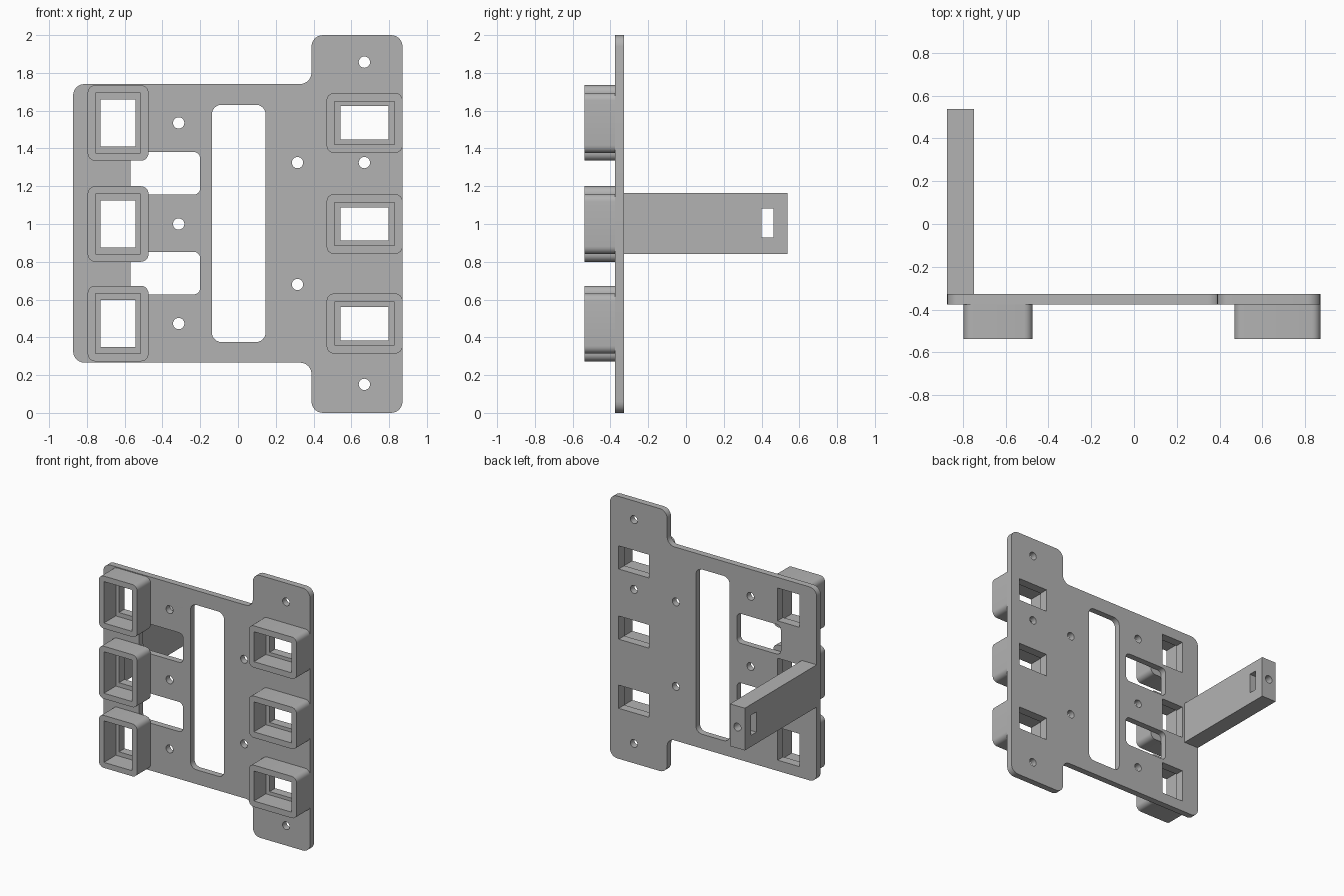
import bpy, bmesh, math
from mathutils import Matrix, Vector

cube = bpy.data.objects.get("Cube")
if cube:
    bpy.data.objects.remove(cube, do_unlink=True)

grey = bpy.data.materials.new("plain grey")
grey.use_nodes = True
grey.diffuse_color = (0.45, 0.45, 0.45, 1)
grey.node_tree.nodes["Principled BSDF"].inputs["Base Color"].default_value = grey.diffuse_color

# Local profile axes mapped to the world: front-facing (x, z) and side-facing (y, z)
FRONT = Matrix.Rotation(math.pi / 2, 4, 'X')
SIDE = Matrix(((0, 0, 1, 0), (1, 0, 0, 0), (0, 1, 0, 0), (0, 0, 0, 1)))


def rounded(points, radius, steps=6):
    """Fillet every right-angled corner, convex or concave."""
    if not radius:
        return points
    out = []
    for i, p in enumerate(points):
        p = Vector(p)
        a = (Vector(points[i - 1]) - p).normalized() * radius
        b = (Vector(points[(i + 1) % len(points)]) - p).normalized() * radius
        for k in range(steps + 1):
            t = k / steps * math.pi / 2
            out.append(p + a * (1 - math.sin(t)) + b * (1 - math.cos(t)))
    return out


def rect(cx, cz, hx, hz, radius=0):
    return rounded([(cx - hx, cz - hz), (cx + hx, cz - hz),
                    (cx + hx, cz + hz), (cx - hx, cz + hz)], radius)


def circle(cx, cz, r, n=24):
    return [(cx + r * math.cos(math.tau * k / n), cz + r * math.sin(math.tau * k / n))
            for k in range(n)]


def extrude(name, loops, start, end, axes=FRONT):
    """Solid from an outline followed by its holes, between two depths."""
    curve = bpy.data.curves.new(name, 'CURVE')
    curve.dimensions, curve.fill_mode = '2D', 'BOTH'
    curve.extrude = (end - start) / 2
    for loop in loops:
        spline = curve.splines.new('POLY')
        spline.points.add(len(loop) - 1)
        for point, co in zip(spline.points, loop):
            point.co = (co[0], co[1], 0, 1)
        spline.use_cyclic_u = True
    temp = bpy.data.objects.new(name + " profile", curve)
    bpy.context.collection.objects.link(temp)
    mesh = bpy.data.meshes.new_from_object(temp.evaluated_get(bpy.context.evaluated_depsgraph_get()))
    bpy.data.objects.remove(temp, do_unlink=True)
    bpy.data.curves.remove(curve)
    middle = (start + end) / 2
    shift = (middle, 0, 0) if axes is SIDE else (0, middle, 0)
    mesh.transform(Matrix.Translation(shift) @ axes)
    bm = bmesh.new()
    bm.from_mesh(mesh)
    bmesh.ops.remove_doubles(bm, verts=bm.verts, dist=1e-5)
    bmesh.ops.recalc_face_normals(bm, faces=bm.faces)
    bm.to_mesh(mesh)
    bm.free()
    mesh.materials.clear()
    mesh.materials.append(grey)
    obj = bpy.data.objects.new(name, mesh)
    bpy.context.collection.objects.link(obj)
    return obj


BACK, FACE, LEDGE, RIM = -0.328, -0.376, -0.395, -0.538
ROWS = {"lower": 0.473, "middle": 1.0, "upper": 1.535}
# Socket columns: centre x, then half sizes of the body, pocket and window
COLUMNS = {"right": (-0.635, (0.161, 0.2), (0.119, 0.158), (0.092, 0.125)),
           "left": (0.67, (0.201, 0.159), (0.159, 0.114), (0.127, 0.0885))}

# Backplate with long slot, side cut-outs, socket windows and screw holes
outline = rounded([(-0.873, 0.266), (0.389, 0.266), (0.389, 0), (0.871, 0),
                   (0.871, 2), (0.389, 2), (0.389, 1.741), (-0.873, 1.741)], 0.06)
holes = [rect(0.004, 1.003, 0.142, 0.628, 0.05)]
holes += [rect(-0.385, z, 0.185, 0.113, 0.035) for z in (0.74, 1.268)]
holes += [circle(x, z, 0.03) for x, z in
          [(-0.314, z) for z in ROWS.values()] +
          [(0.315, 0.68), (0.315, 1.325), (0.669, 0.151), (0.669, 1.325), (0.669, 1.857)]]
for x, body, pocket, window in COLUMNS.values():
    holes += [rect(x, z, *window) for z in ROWS.values()]
parts = [extrude("backplate", [outline] + holes, FACE, BACK)]

# Sockets: thin floor with a window, and a deep rim around the pocket
for side, (x, body, pocket, window) in COLUMNS.items():
    for row, z in ROWS.items():
        shell = rect(x, z, *body, 0.04)
        parts.append(extrude(f"{row}_{side}_socket_floor", [shell, rect(x, z, *window)], LEDGE, FACE))
        parts.append(extrude(f"{row}_{side}_socket_rim", [shell, rect(x, z, *pocket)], RIM, LEDGE))

# Rear arm with a nut slot and a screw hole in its end
arm = extrude("rear_arm", [rect(0.105, 1.002, 0.433, 0.161), rect(0.431, 1.005, 0.031, 0.077)],
              -0.873, -0.748, SIDE)
drill = extrude("drill", [circle(-0.81, 1.002, 0.03)], 0.43, 0.6)
cut = arm.modifiers.new("screw hole", 'BOOLEAN')
cut.object, cut.operation, cut.solver = drill, 'DIFFERENCE', 'EXACT'
bpy.context.view_layer.update()
arm.data = bpy.data.meshes.new_from_object(arm.evaluated_get(bpy.context.evaluated_depsgraph_get()))
arm.modifiers.clear()
bpy.data.objects.remove(drill, do_unlink=True)
parts.append(arm)

# Smooth the fillets, keep hard edges
bpy.ops.object.select_all(action='DESELECT')
for part in parts:
    part.select_set(True)
bpy.context.view_layer.objects.active = parts[0]
bpy.ops.object.shade_smooth_by_angle(angle=math.radians(30))
